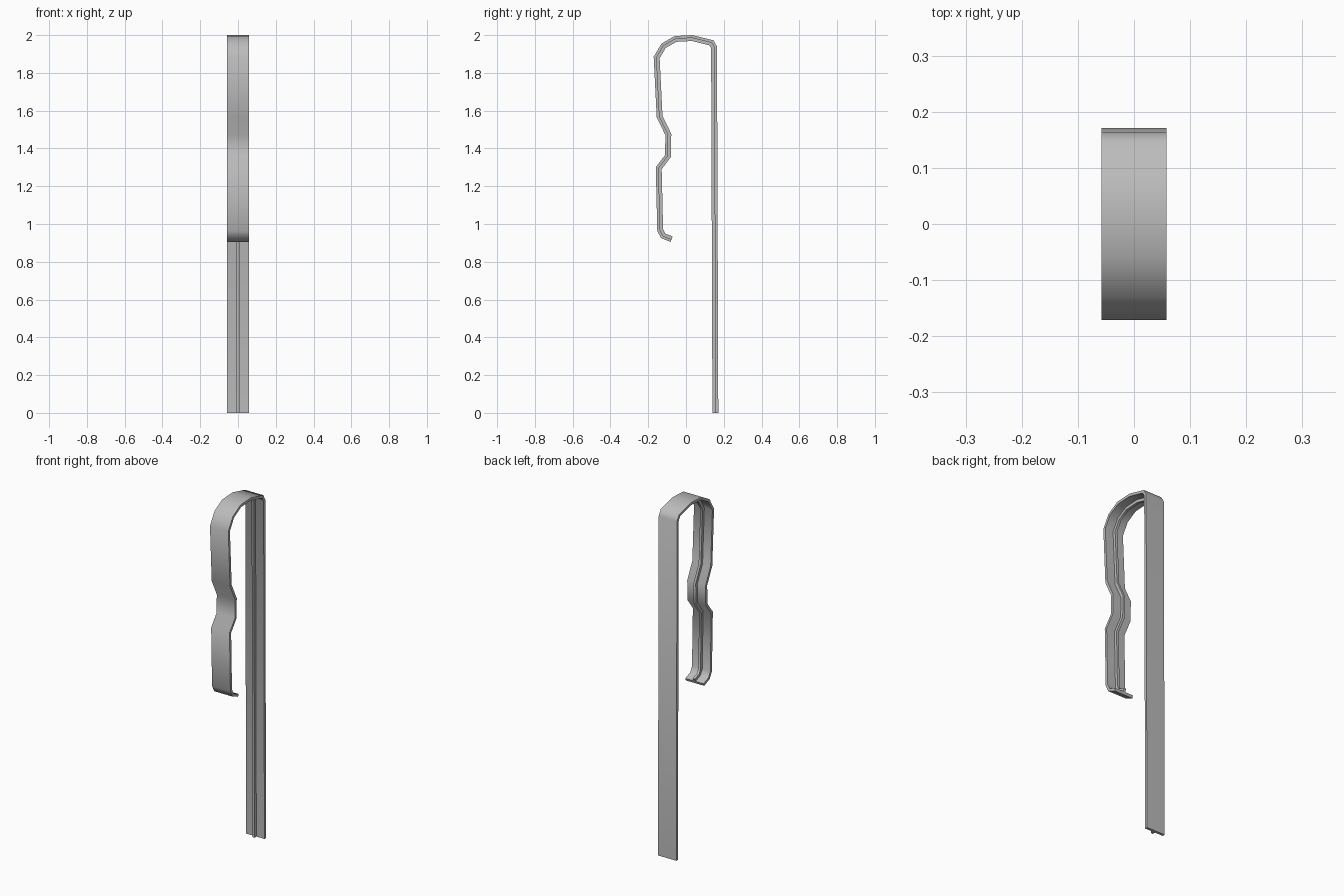
import bpy, bmesh, math
from mathutils import Vector

cube = bpy.data.objects.get("Cube")
if cube:
    bpy.data.objects.remove(cube)

steel = bpy.data.materials.new("brushed grey metal")
steel.use_nodes = True
colour = (0.5, 0.5, 0.5, 1)
steel.diffuse_color = colour
steel.node_tree.nodes["Principled BSDF"].inputs["Base Color"].default_value = colour

# Outer side line (y, z): up the long leg, over the bend, down the sprung arm
path = [Vector(p) for p in (
    (.171, 0), (.164, 1.94), (.146, 1.972), (.034, 2), (-.06, 1.995),
    (-.13, 1.955), (-.171, 1.885), (-.155, 1.565), (-.109, 1.47),
    (-.111, 1.365), (-.16, 1.3), (-.152, .963), (-.132, .925), (-.082, .905))]

# T-shaped section (x, depth inward): flat strip with a central stiffening rib
half, plate, rib, deep = .058, .015, .007, .031
section = [(-half, 0), (half, 0), (half, plate), (rib, plate),
           (rib, deep), (-rib, deep), (-rib, plate), (-half, plate)]


def inward(i):
    """Mitred inward direction at a path point."""
    sides = []
    for a, b in ((i - 1, i), (i, i + 1)):
        if a >= 0 and b < len(path):
            d = (path[b] - path[a]).normalized()
            sides.append(Vector((-d.y, d.x)))
    mean = sum(sides, Vector((0, 0))).normalized()
    return mean / mean.dot(sides[0])


# Sweep the section along the path
bm = bmesh.new()
rings = []
for i, p in enumerate(path):
    n = inward(i)
    rings.append([bm.verts.new((x, p.x + n.x * d, p.y + n.y * d)) for x, d in section])
count = len(section)
for r, s in zip(rings, rings[1:]):
    for k in range(count):
        m = (k + 1) % count
        bm.faces.new((r[k], r[m], s[m], s[k]))
bm.faces.new(rings[0])
bm.faces.new(rings[-1])
bmesh.ops.recalc_face_normals(bm, faces=bm.faces)

mesh = bpy.data.meshes.new("ribbed_clip")
bm.to_mesh(mesh)
bm.free()
mesh.materials.append(steel)
clip = bpy.data.objects.new("ribbed_clip", mesh)
bpy.context.collection.objects.link(clip)
bpy.context.view_layer.objects.active = clip
clip.select_set(True)
bpy.ops.object.shade_smooth_by_angle(angle=math.radians(60))
